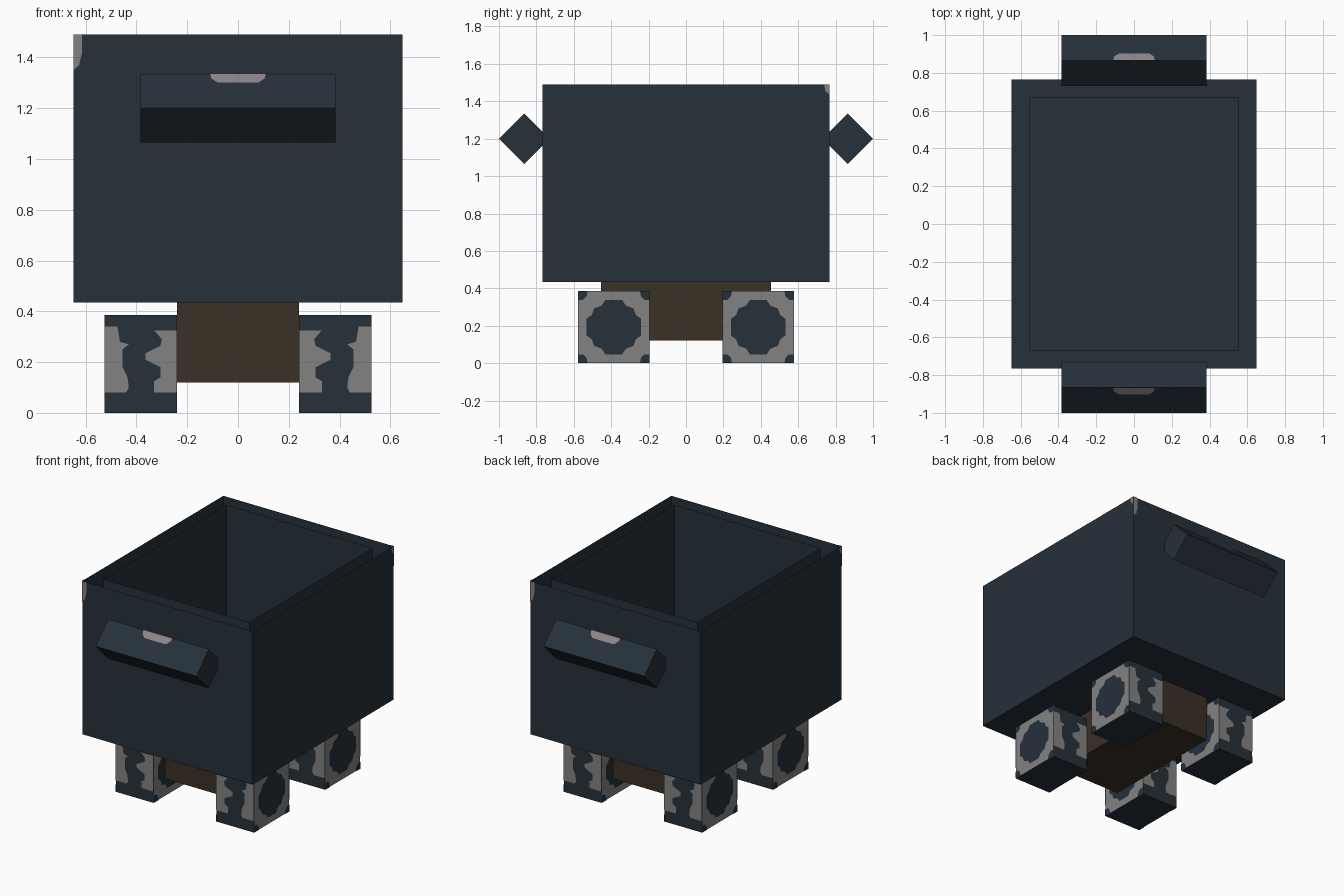
import bpy, bmesh
from mathutils import Vector

cube = bpy.data.objects.get("Cube")
if cube:
    bpy.data.objects.remove(cube, do_unlink=True)


def material(name, r, g, b):
    m = bpy.data.materials.new(name)
    m.use_nodes = True
    m.diffuse_color = (r, g, b, 1)
    m.node_tree.nodes["Principled BSDF"].inputs["Base Color"].default_value = (r, g, b, 1)
    return m


STEEL = material("dark_blue_steel", 0.019, 0.030, 0.042)
GRAY = material("worn_gray", 0.225, 0.225, 0.225)
PALE = material("pale_scuff", 0.26, 0.235, 0.25)
BROWN = material("dark_brown", 0.043, 0.030, 0.019)


def finish(name, bm, *mats):
    mesh = bpy.data.meshes.new(name)
    bm.to_mesh(mesh)
    bm.free()
    for m in mats:
        mesh.materials.append(m)
    obj = bpy.data.objects.new(name, mesh)
    bpy.context.collection.objects.link(obj)
    return obj


def box(name, low, high, *mats, open_top=False, side_index=0):
    """Box between two corners; side_index colours the faces along x."""
    bm = bmesh.new()
    bmesh.ops.create_cube(bm, size=1)
    low, high = Vector(low), Vector(high)
    for v in bm.verts:
        v.co = (low + high) / 2 + v.co * (high - low)
    bm.normal_update()
    for f in bm.faces:
        if abs(f.normal.x) > 0.9:
            f.material_index = side_index
    if open_top:
        tops = [f for f in bm.faces if f.normal.z > 0.9]
        bmesh.ops.delete(bm, geom=tops, context='FACES_ONLY')
    return finish(name, bm, *mats)


def plate(name, points, outward, mat, lift=0.003):
    """Flat painted patch lifted slightly off the surface below it."""
    bm = bmesh.new()
    out = Vector(outward).normalized()
    f = bm.faces.new([bm.verts.new(Vector(p) + out * lift) for p in points])
    f.normal_update()
    if f.normal.dot(out) < 0:
        f.normal_flip()
    return finish(name, bm, mat)


# Tub: an outer shell with a separate inner liner, both open on top
W, L, BOTTOM, TOP = 0.648, 0.766, 0.435, 1.49
box("tub_outer", (-W, -L, BOTTOM), (W, L, TOP), STEEL, open_top=True)
box("tub_liner", (-0.555, -0.67, 0.53), (0.555, 0.67, TOP), STEEL, open_top=True)

# Chassis block
box("chassis", (-0.24, -0.455, 0.12), (0.24, 0.455, BOTTOM), BROWN)

# Wheel decoration outlines
quarter = [(0.145, 0.045), (0.118, 0.065), (0.105, 0.1), (0.065, 0.115), (0.045, 0.145)]
mirrored = [(-a, b) for a, b in reversed(quarter)]
blob = quarter + mirrored
blob += [(-a, -b) for a, b in blob]
inner_patch = [(0.24, 0.08), (0.33, 0.08), (0.33, 0.125), (0.305, 0.14), (0.305, 0.18),
               (0.365, 0.21), (0.365, 0.235), (0.305, 0.265), (0.30, 0.29),
               (0.33, 0.325), (0.24, 0.325)]
outer_patch = [(0.525, 0.08), (0.44, 0.08), (0.43, 0.10), (0.435, 0.14), (0.455, 0.18),
               (0.455, 0.25), (0.43, 0.27), (0.465, 0.28), (0.475, 0.34), (0.525, 0.34)]
corner = [(0.19, 0.1925), (0.14, 0.1925), (0.145, 0.165), (0.165, 0.145), (0.19, 0.145)]

X0, X1, Y0, Y1, H = 0.24, 0.525, 0.195, 0.577, 0.385
YC, ZC = (Y0 + Y1) / 2, H / 2
for sx, right in ((1, "left"), (-1, "right")):
    for sy, end in ((-1, "front"), (1, "back")):
        tag = f"{end}_{right}_wheel"
        xs, ys = sorted((sx * X0, sx * X1)), sorted((sy * Y0, sy * Y1))
        box(tag, (xs[0], ys[0], 0), (xs[1], ys[1], H), STEEL, GRAY, side_index=1)
        # Hub and corner paint on both flat sides of the wheel
        for x, d in ((X1, sx), (X0, -sx)):
            plate(tag + "_hub", [(sx * x, sy * YC + a, ZC + b) for a, b in blob],
                  (d, 0, 0), STEEL)
            for ca in (-1, 1):
                for cb in (-1, 1):
                    plate(tag + "_corner",
                          [(sx * x, sy * YC + ca * a, ZC + cb * b) for a, b in corner],
                          (d, 0, 0), STEEL)
        # Worn patches on the tread faces
        for y, d in ((Y1, sy), (Y0, -sy)):
            for outline in (inner_patch, outer_patch):
                plate(tag + "_wear", [(sx * a, sy * y, b) for a, b in outline],
                      (0, d, 0), GRAY)

# Handles: square bars turned on edge, with a scuff on the upper outer face
HX, HY, HZ, R = 0.384, 0.865, 1.20, 0.135
scuff = [(-0.11, 0), (0.11, 0), (0.105, 0.02), (0.08, 0.036), (-0.08, 0.036), (-0.105, 0.02)]
for s, end in ((-1, "front"), (1, "back")):
    bm = bmesh.new()
    ring = [(HY - R, HZ), (HY, HZ - R), (HY + R, HZ), (HY, HZ + R)]
    cap = bm.faces.new([bm.verts.new((-HX, s * y, z)) for y, z in ring])
    new = bmesh.ops.extrude_face_region(bm, geom=[cap])["geom"]
    bmesh.ops.translate(bm, vec=(2 * HX, 0, 0),
                        verts=[g for g in new if isinstance(g, bmesh.types.BMVert)])
    bmesh.ops.recalc_face_normals(bm, faces=bm.faces[:])
    finish(end + "_handle", bm, STEEL)
    plate(end + "_handle_scuff", [(a, s * (HY + b), HZ + R - b) for a, b in scuff],
          (0, s, 1), PALE)

    # Chipped tub corner, turned half way round for the other end
    chip = [(0, 0), (0.034, 0), (0.034, 0.07), (0.022, 0.12), (0, 0.14)]
    plate(end + "_corner_chip", [(s * (W - a), s * L, TOP - b) for a, b in chip],
          (0, s, 0), GRAY)
    nick = [(0, 0), (0.027, 0), (0.022, 0.035), (0, 0.053)]
    plate(end + "_corner_nick", [(s * W, s * (L - a), TOP - b) for a, b in nick],
          (s, 0, 0), GRAY)
